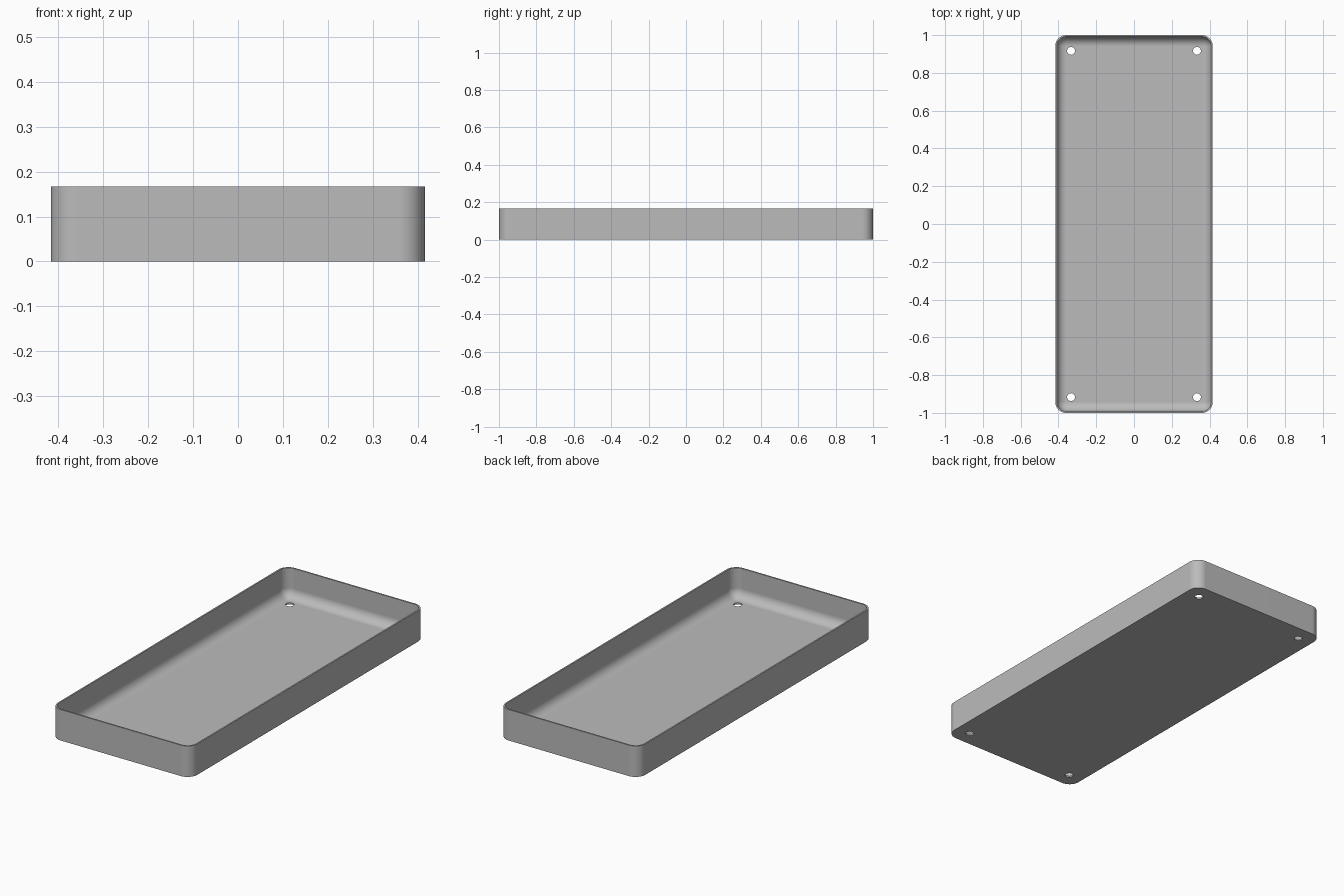
import bpy, bmesh, math

cube = bpy.data.objects.get("Cube")
if cube:
    bpy.data.objects.remove(cube, do_unlink=True)

HALF_X, HALF_Y, HEIGHT = 0.4167, 1.0, 0.1667
CORNER, WALL, FLOOR = 0.0583, 0.0083, 0.0083
FILLET = CORNER - WALL
SEG = 12

grey = bpy.data.materials.new("light_grey")
grey.use_nodes = True
colour = (0.5, 0.5, 0.5, 1)
grey.diffuse_color = colour
grey.node_tree.nodes["Principled BSDF"].inputs["Base Color"].default_value = colour


def rounded_loop(bm, radius, z):
    """Rounded rectangle whose corner arcs share fixed centres."""
    verts = []
    for i, (sx, sy) in enumerate([(1, 1), (-1, 1), (-1, -1), (1, -1)]):
        for k in range(SEG + 1):
            a = math.pi / 2 * (i + k / SEG)
            verts.append(bm.verts.new((sx * (HALF_X - CORNER) + radius * math.cos(a),
                                       sy * (HALF_Y - CORNER) + radius * math.sin(a), z)))
    return verts


# Tray shell: outer wall, rim, inner wall and filleted floor edge
bm = bmesh.new()
profile = [(CORNER, 0), (CORNER, HEIGHT), (FILLET, HEIGHT)]
for k in range(SEG + 1):
    a = math.pi / 2 * k / SEG
    profile.append((FILLET * math.cos(a), FLOOR + FILLET * (1 - math.sin(a))))
loops = [rounded_loop(bm, r, z) for r, z in profile]
for low, high in zip(loops, loops[1:]):
    for j in range(len(low)):
        n = (j + 1) % len(low)
        bm.faces.new((low[j], low[n], high[n], high[j]))
bm.faces.new(loops[0][::-1])
bm.faces.new(loops[-1])
bmesh.ops.remove_doubles(bm, verts=bm.verts, dist=1e-5)
bmesh.ops.recalc_face_normals(bm, faces=bm.faces)
mesh = bpy.data.meshes.new("tray")
bm.to_mesh(mesh)
bm.free()
tray = bpy.data.objects.new("tray", mesh)
bpy.context.collection.objects.link(tray)
mesh.materials.append(grey)

# Four screw holes through the floor
bm = bmesh.new()
for sx in (-1, 1):
    for sy in (-1, 1):
        made = bmesh.ops.create_cone(bm, cap_ends=True, segments=32, radius1=0.0208,
                                     radius2=0.0208, depth=0.12)
        bmesh.ops.translate(bm, verts=made["verts"], vec=(sx * 0.3333, sy * 0.9167, 0))
mesh = bpy.data.meshes.new("hole_cutter")
bm.to_mesh(mesh)
bm.free()
cutter = bpy.data.objects.new("hole_cutter", mesh)
bpy.context.collection.objects.link(cutter)
mesh.materials.append(grey)

cut = tray.modifiers.new("holes", "BOOLEAN")
cut.operation = "DIFFERENCE"
cut.solver = "EXACT"
cut.object = cutter
bpy.ops.object.select_all(action="DESELECT")
bpy.context.view_layer.objects.active = tray
tray.select_set(True)
bpy.ops.object.modifier_apply(modifier=cut.name)
bpy.data.objects.remove(cutter, do_unlink=True)

# Smooth shading with sharp rims and flat floor
bpy.ops.object.shade_smooth_by_angle(angle=math.radians(30))
weighted = tray.modifiers.new("flat_floor", "WEIGHTED_NORMAL")
weighted.keep_sharp = True
